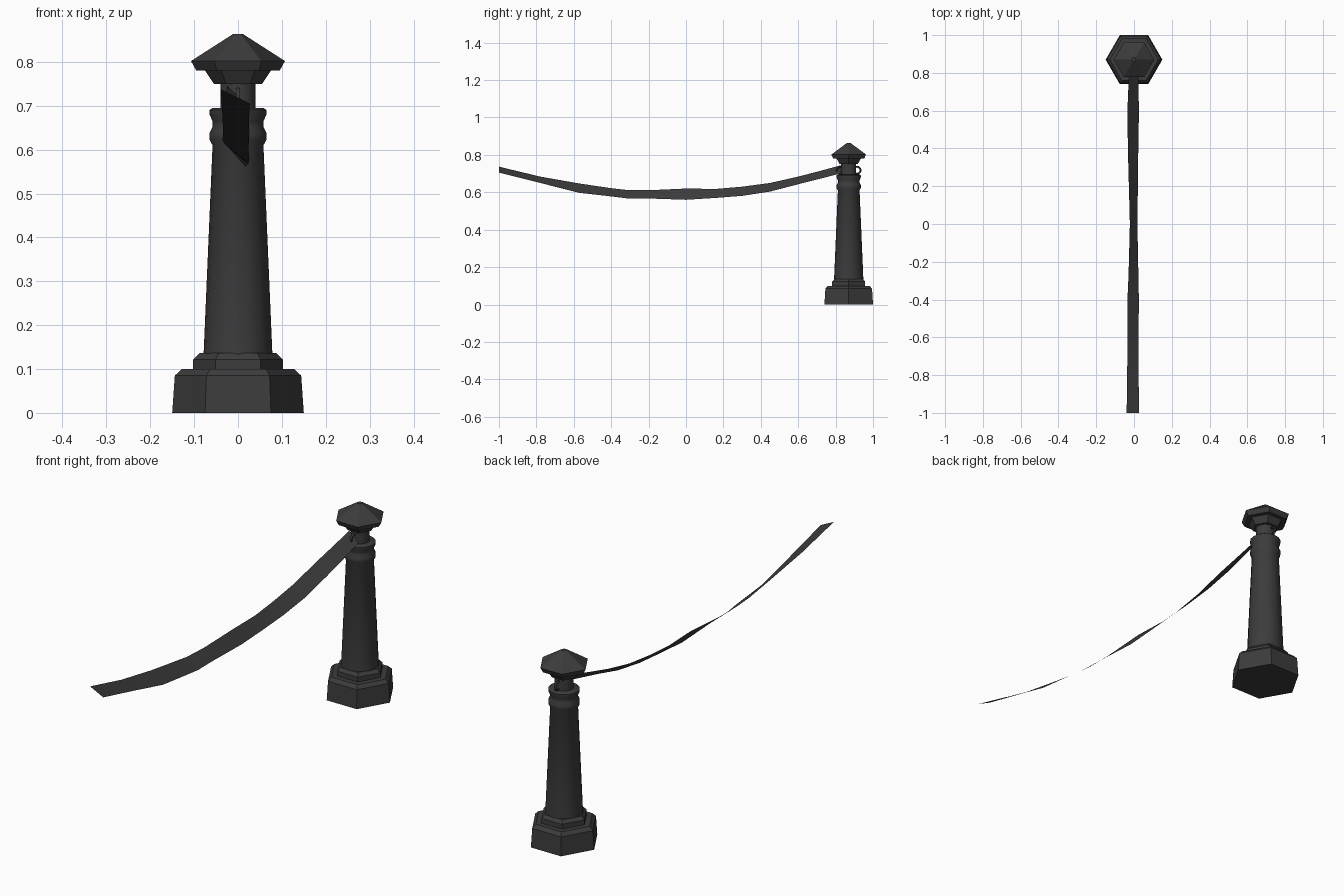
import bpy, bmesh, math
from mathutils import Matrix

cube = bpy.data.objects.get("Cube")
if cube:
    bpy.data.objects.remove(cube)

POST_Y = 0.87

iron = bpy.data.materials.new("dark iron")
iron.use_nodes = True
iron.diffuse_color = (0.045, 0.045, 0.045, 1)
iron.node_tree.nodes["Principled BSDF"].inputs["Base Color"].default_value = iron.diffuse_color


def finish(name, bm, angle):
    bmesh.ops.recalc_face_normals(bm, faces=bm.faces)
    mesh = bpy.data.meshes.new(name)
    bm.to_mesh(mesh)
    bm.free()
    ob = bpy.data.objects.new(name, mesh)
    mesh.materials.append(iron)
    bpy.context.collection.objects.link(ob)
    bpy.ops.object.select_all(action='DESELECT')
    ob.select_set(True)
    bpy.context.view_layer.objects.active = ob
    bpy.ops.object.shade_smooth_by_angle(angle=math.radians(angle))
    return ob


def turned(name, sides, profile, angle):
    """Closed solid from (radius, height) rings, a corner facing +x."""
    bm = bmesh.new()
    rings = []
    for r, z in profile:
        rings.append([bm.verts.new((r * math.cos(2 * math.pi * i / sides),
                                    POST_Y + r * math.sin(2 * math.pi * i / sides), z))
                      for i in range(sides)])
    for a, b in zip(rings, rings[1:]):
        for i in range(sides):
            j = (i + 1) % sides
            bm.faces.new((a[i], a[j], b[j], b[i]))
    bm.faces.new(rings[0])
    bm.faces.new(rings[-1])
    return finish(name, bm, angle)


# Hexagonal foot and cap
turned("base", 6, [(0.15, 0), (0.144, 0.085), (0.128, 0.1)], 30)
turned("base_step", 6, [(0.102, 0.09), (0.102, 0.122), (0.088, 0.136)], 30)
turned("cap", 6, [(0.055, 0.75), (0.075, 0.78), (0.095, 0.78),
                  (0.107, 0.802), (0.012, 0.863)], 30)

# Round tapered shaft with two collars, and the neck
turned("shaft", 16, [(0.079, 0.12), (0.058, 0.61), (0.065, 0.623), (0.065, 0.638),
                     (0.058, 0.652), (0.058, 0.665), (0.065, 0.68), (0.065, 0.69),
                     (0.058, 0.695)], 40)
turned("neck", 16, [(0.04, 0.69), (0.04, 0.755)], 40)

# Ring eyelets on the front and back of the neck
for name, side in (("front_eyelet", -1), ("back_eyelet", 1)):
    bpy.ops.mesh.primitive_torus_add(
        major_segments=14, minor_segments=6, major_radius=0.019, minor_radius=0.005,
        location=(0, POST_Y + side * 0.044, 0.718), rotation=(0, math.pi / 2, 0))
    ring = bpy.context.object
    ring.name = name
    ring.data.materials.append(iron)
    bpy.ops.object.shade_smooth_by_angle(angle=math.radians(60))

# Sagging tilted strap: (y, high edge x, z, low edge x, z)
stations = [(-1, -0.039, 0.737, 0.027, 0.705), (-0.78, -0.036, 0.684, 0.024, 0.65),
            (-0.57, -0.034, 0.647, 0.024, 0.597), (-0.4, -0.035, 0.622, 0.026, 0.578),
            (-0.32, -0.031, 0.613, 0.024, 0.568), (-0.2, -0.027, 0.611, 0.022, 0.567),
            (0, -0.022, 0.62, 0.018, 0.56), (0.16, -0.026, 0.618, 0.02, 0.57),
            (0.3, -0.03, 0.63, 0.021, 0.581), (0.45, -0.033, 0.65, 0.024, 0.604),
            (0.6, -0.035, 0.684, 0.026, 0.643), (0.72, -0.03, 0.715, 0.024, 0.673),
            (0.83, -0.025, 0.745, 0.021, 0.702)]
bm = bmesh.new()
pairs = [(bm.verts.new((xa, y, za)), bm.verts.new((xb, y, zb)))
         for y, xa, za, xb, zb in stations]
for (a, b), (c, d) in zip(pairs, pairs[1:]):
    bm.faces.new((a, b, d, c))
strap = finish("strap", bm, 30)
# Upper side faces up
if strap.data.polygons[0].normal.z < 0:
    strap.data.flip_normals()
